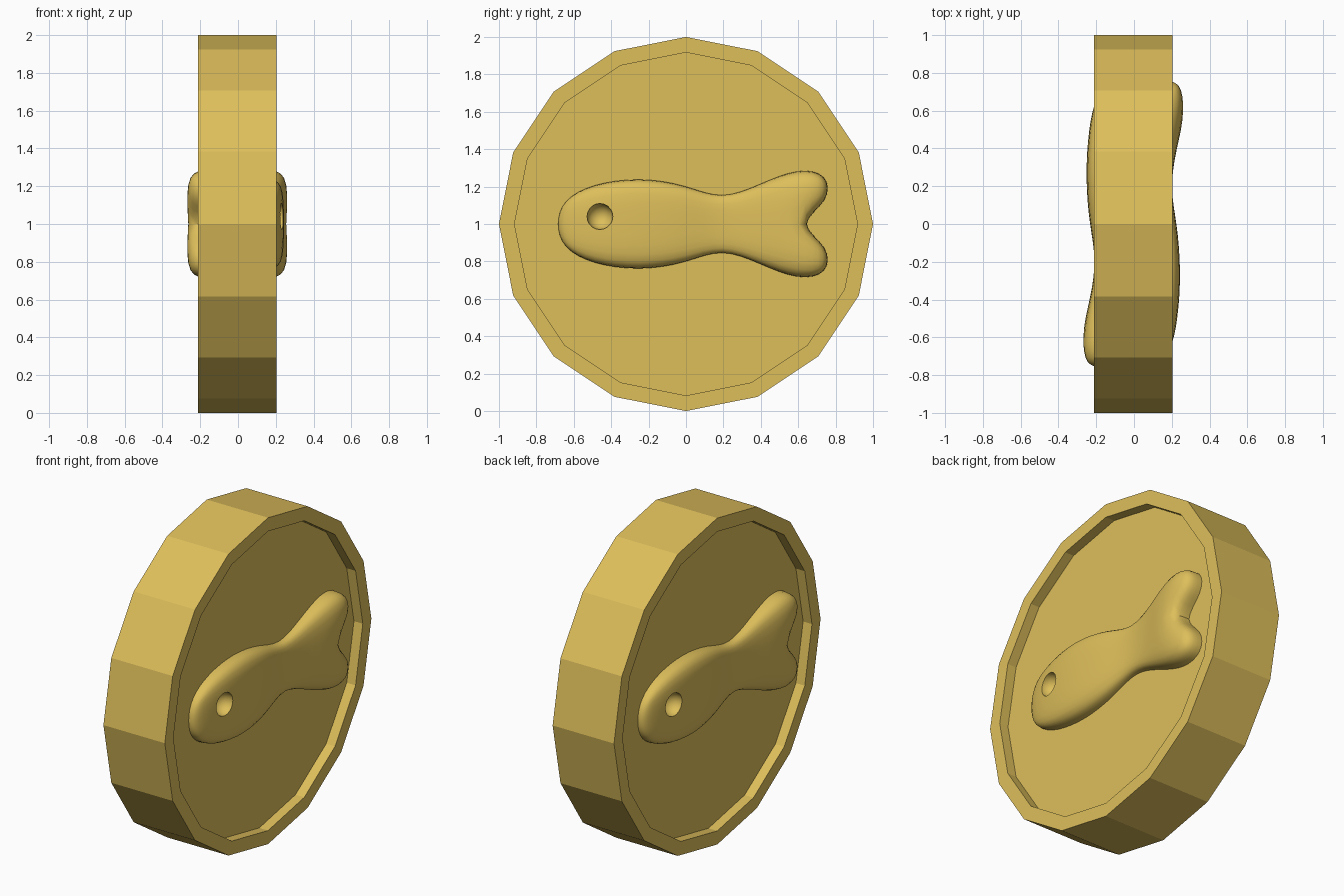
import bpy, bmesh, math
from mathutils import Matrix, Vector

if "Cube" in bpy.data.objects:
    bpy.data.objects.remove(bpy.data.objects["Cube"], do_unlink=True)

gold = bpy.data.materials.new("gold")
gold.use_nodes = True
gold.diffuse_color = (0.73, 0.52, 0.105, 1)
gold.node_tree.nodes["Principled BSDF"].inputs["Base Color"].default_value = gold.diffuse_color

HALF, RECESS = 0.208, 0.06
CENTRE = Vector((-0.004, 0, 1))


def make_object(name, bm):
    bmesh.ops.recalc_face_normals(bm, faces=bm.faces[:])
    mesh = bpy.data.meshes.new(name)
    bm.to_mesh(mesh)
    bm.free()
    mesh.materials.append(gold)
    obj = bpy.data.objects.new(name, mesh)
    bpy.context.collection.objects.link(obj)
    return obj


# Coin disc: sixteen sides, a raised rim and a sunken floor on both faces
bm = bmesh.new()
bmesh.ops.create_cone(bm, cap_ends=True, segments=16, radius1=1, radius2=1, depth=2 * HALF,
                      matrix=Matrix.Rotation(math.pi / 2, 4, 'Y'))
caps = [f for f in bm.faces if len(f.verts) > 4]
bmesh.ops.inset_individual(bm, faces=caps, thickness=0.083)
for cap in caps:
    side = math.copysign(1, cap.calc_center_median().x)
    floor = bmesh.ops.extrude_face_region(bm, geom=[cap])["geom"]
    bmesh.ops.delete(bm, geom=[cap], context='FACES_ONLY')
    bmesh.ops.translate(bm, vec=(-side * RECESS, 0, 0),
                        verts=[v for v in floor if isinstance(v, bmesh.types.BMVert)])
coin = make_object("coin_disc", bm)
coin.location = CENTRE

# Fish stations from head to tail: outer y, outer z, inner y, inner z, half thickness
STATIONS = [(-0.66, 0.13, -0.695, 0, 0.05),
            (-0.5, 0.215, -0.5, 0, 0.09),
            (-0.25, 0.25, -0.25, 0, 0.105),
            (0, 0.21, 0, 0, 0.085),
            (0.19, 0.125, 0.19, 0, 0.045),
            (0.4, 0.215, 0.4, 0, 0.08),
            (0.6, 0.3, 0.585, 0, 0.13),
            (0.76, 0.27, 0.77, 0.12, 0.11)]


def cage_point(i, outer, level, side):
    oy, oz, iy, iz, h = STATIONS[i]
    y, z = (oy, oz) if outer else (iy, iz)
    return (level * h, y, side * z)


# Stack hexahedral cells, keeping only the faces that are not shared
shell = {}
for i in range(len(STATIONS) - 1):
    for side in (-1, 1):
        for level in (-1, 0):
            cell = [cage_point(i + a, b, level + c, side)
                    for a in (0, 1) for b in (0, 1) for c in (0, 1)]
            for quad in ((0, 1, 3, 2), (4, 5, 7, 6), (0, 1, 5, 4),
                         (2, 3, 7, 6), (0, 2, 6, 4), (1, 3, 7, 5)):
                face = [cell[q] for q in quad]
                key = frozenset(face)
                if key in shell:
                    del shell[key]
                else:
                    shell[key] = face
bm = bmesh.new()
corners = {}
for face in shell.values():
    for p in face:
        if p not in corners:
            corners[p] = bm.verts.new(p)
    bm.faces.new([corners[p] for p in face])
fish = make_object("fish_right", bm)
fish.modifiers.new("round", 'SUBSURF').levels = 2

# Round eye hollow cut out of the fish
bm = bmesh.new()
bmesh.ops.create_uvsphere(bm, u_segments=20, v_segments=12, radius=0.07,
                          matrix=Matrix.Translation((0.085, -0.46, 0.04))
                          @ Matrix.Rotation(math.pi / 2, 4, 'Y'))
cutter = make_object("eye_cutter", bm)
cutter.hide_render = True
cut = fish.modifiers.new("eye", 'BOOLEAN')
cut.operation, cut.solver, cut.object = 'DIFFERENCE', 'EXACT', cutter
bpy.context.view_layer.update()
shape = bpy.data.meshes.new_from_object(fish.evaluated_get(bpy.context.evaluated_depsgraph_get()))
fish.modifiers.clear()
fish.data = shape
bpy.data.objects.remove(cutter, do_unlink=True)

# Place one fish on each face, turned half round
offset = Vector((HALF - RECESS, 0, 0))
fish.location = CENTRE + offset
twin = bpy.data.objects.new("fish_left", shape)
bpy.context.collection.objects.link(twin)
twin.location = CENTRE - offset
twin.rotation_euler.z = math.pi

bpy.ops.object.select_all(action='DESELECT')
fish.select_set(True)
bpy.context.view_layer.objects.active = fish
bpy.ops.object.shade_smooth_by_angle(angle=math.radians(35))
